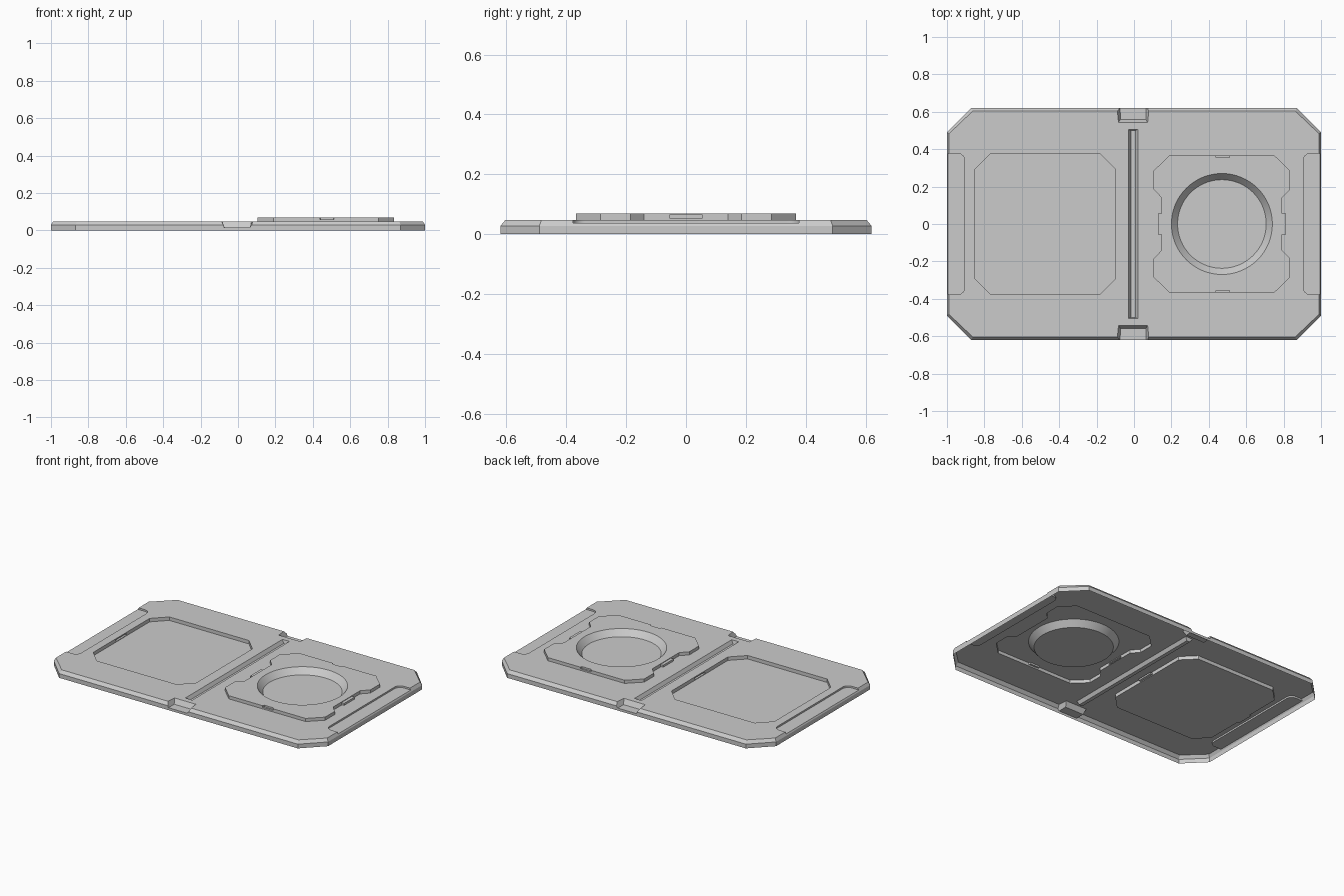
import bpy, bmesh, math

if "Cube" in bpy.data.objects:
    bpy.data.objects.remove(bpy.data.objects["Cube"])

TOP, PAD_TOP = 0.048, 0.069


def loft(name, rings):
    """Closed solid through rings of (xy points, z)."""
    bm = bmesh.new()
    loops = [[bm.verts.new((x, y, z)) for x, y in pts] for pts, z in rings]
    for a, b in zip(loops, loops[1:]):
        n = len(a)
        for i in range(n):
            j = (i + 1) % n
            bm.faces.new((a[i], a[j], b[j], b[i]))
    bm.faces.new(loops[0][::-1])
    bm.faces.new(loops[-1])
    bmesh.ops.recalc_face_normals(bm, faces=bm.faces)
    me = bpy.data.meshes.new(name)
    bm.to_mesh(me)
    bm.free()
    ob = bpy.data.objects.new(name, me)
    bpy.context.collection.objects.link(ob)
    return ob


def rect(x0, x1, y0, y1):
    return [(x0, y0), (x1, y0), (x1, y1), (x0, y1)]


def octagon(cx, hx, hy, kx, ky):
    """Rectangle outline with cut corners."""
    q = [(hx, hy - ky), (hx - kx, hy)]
    pts = q + [(-x, y) for x, y in q[::-1]]
    pts += [(-x, -y) for x, y in pts]
    return [(cx + x, y) for x, y in pts]


def circle(cx, r, n=64):
    return [(cx + r * math.cos(2 * math.pi * i / n), r * math.sin(2 * math.pi * i / n)) for i in range(n)]


# plate with bevelled top edge
outer = octagon(0, 1.0, 0.62, 0.13, 0.13)
inner = octagon(0, 0.989, 0.603, 0.126, 0.12)
plate = loft("tray_plate", [(outer, 0), (outer, 0.028), (inner, TOP)])


def combine(ob, op):
    ob.hide_render = True
    m = plate.modifiers.new(ob.name, 'BOOLEAN')
    m.operation, m.object, m.solver = op, ob, 'EXACT'
    helpers.append(ob)


helpers = []

# raised pad with stepped sides
PX = 0.47
half = [(0.322, -0.14), (0.322, 0.14), (0.365, 0.185), (0.365, 0.285), (0.28, 0.367)]
right = [(0.28, -0.367), (0.365, -0.285), (0.365, -0.185)] + half
pad_pts = [(PX + x, y) for x, y in right] + [(PX - x, y) for x, y in right[::-1]]
combine(loft("raised_pad", [(pad_pts, 0.02), (pad_pts, PAD_TOP)]), 'UNION')

# snap tabs on the pad sides
for s in (-1, 1):
    a, b = sorted((PX + s * 0.30, PX + s * 0.342))
    r = rect(a, b, -0.055, 0.055)
    combine(loft("pad_tab", [(r, 0.052), (r, PAD_TOP - 0.004)]), 'UNION')

# round dish in the pad
combine(loft("dish_cutter", [(circle(PX, 0.237), 0.03), (circle(PX, 0.27), PAD_TOP),
                             (circle(PX, 0.278), PAD_TOP + 0.01)]), 'DIFFERENCE')

# octagonal pocket matching the pad
pocket = octagon(-0.475, 0.375, 0.378, 0.085, 0.085)
combine(loft("pocket_cutter", [(pocket, 0.025), (pocket, 0.09)]), 'DIFFERENCE')

# undercut slots in the pocket side walls
for s in (-1, 1):
    a, b = sorted((-0.475 + s * 0.35, -0.475 + s * 0.392))
    r = rect(a, b, -0.055, 0.055)
    combine(loft("pocket_slot_cutter", [(r, 0.029), (r, 0.040)]), 'DIFFERENCE')

# centre hinge groove
combine(loft("groove_cutter", [(rect(-0.017, 0.008, -0.5, 0.5), 0.026),
                               (rect(-0.03, 0.021, -0.506, 0.506), TOP),
                               (rect(-0.035, 0.026, -0.508, 0.508), TOP + 0.008)]), 'DIFFERENCE')

for s in (-1, 1):
    # hinge notches through the front and back edges
    lo = [(-0.073, s * 0.56), (0.063, s * 0.56), (0.065, s * 0.7), (-0.075, s * 0.7)]
    hi = [(-0.083, s * 0.542), (0.073, s * 0.542), (0.088, s * 0.7), (-0.098, s * 0.7)]
    combine(loft("edge_notch_cutter", [(lo, 0.016), (hi, TOP), (hi, 0.09)]), 'DIFFERENCE')

    # small notches in the pad ends
    n = [(0.44, s * 0.355), (0.51, s * 0.355), (0.52, s * 0.4), (0.43, s * 0.4)]
    combine(loft("pad_notch_cutter", [(n, 0.058), (n, 0.09)]), 'DIFFERENCE')

    # shallow rounded grip recesses at the ends
    r = 0.04
    arc = [(0.905 + r - r * math.cos(t), 0.378 - r + r * math.sin(t))
           for t in [i * math.pi / 16 for i in range(9)]]
    grip = arc + [(1.1, 0.378), (1.1, -0.378)] + [(x, -y) for x, y in arc[::-1]]
    grip = [(s * x, y) for x, y in grip]
    combine(loft("grip_cutter", [(grip, 0.037), (grip, 0.09)]), 'DIFFERENCE')

# bake the cuts, then open the underside
dg = bpy.context.evaluated_depsgraph_get()
bm = bmesh.new()
bm.from_object(plate, dg)
under = [f for f in bm.faces if all(v.co.z < 0.001 for v in f.verts)]
bmesh.ops.delete(bm, geom=under, context='FACES')
plate.modifiers.clear()
bm.to_mesh(plate.data)
bm.free()
for h in helpers:
    bpy.data.objects.remove(h)

bpy.ops.object.select_all(action='DESELECT')
plate.select_set(True)
bpy.context.view_layer.objects.active = plate
bpy.ops.object.shade_smooth_by_angle(angle=math.radians(20))
